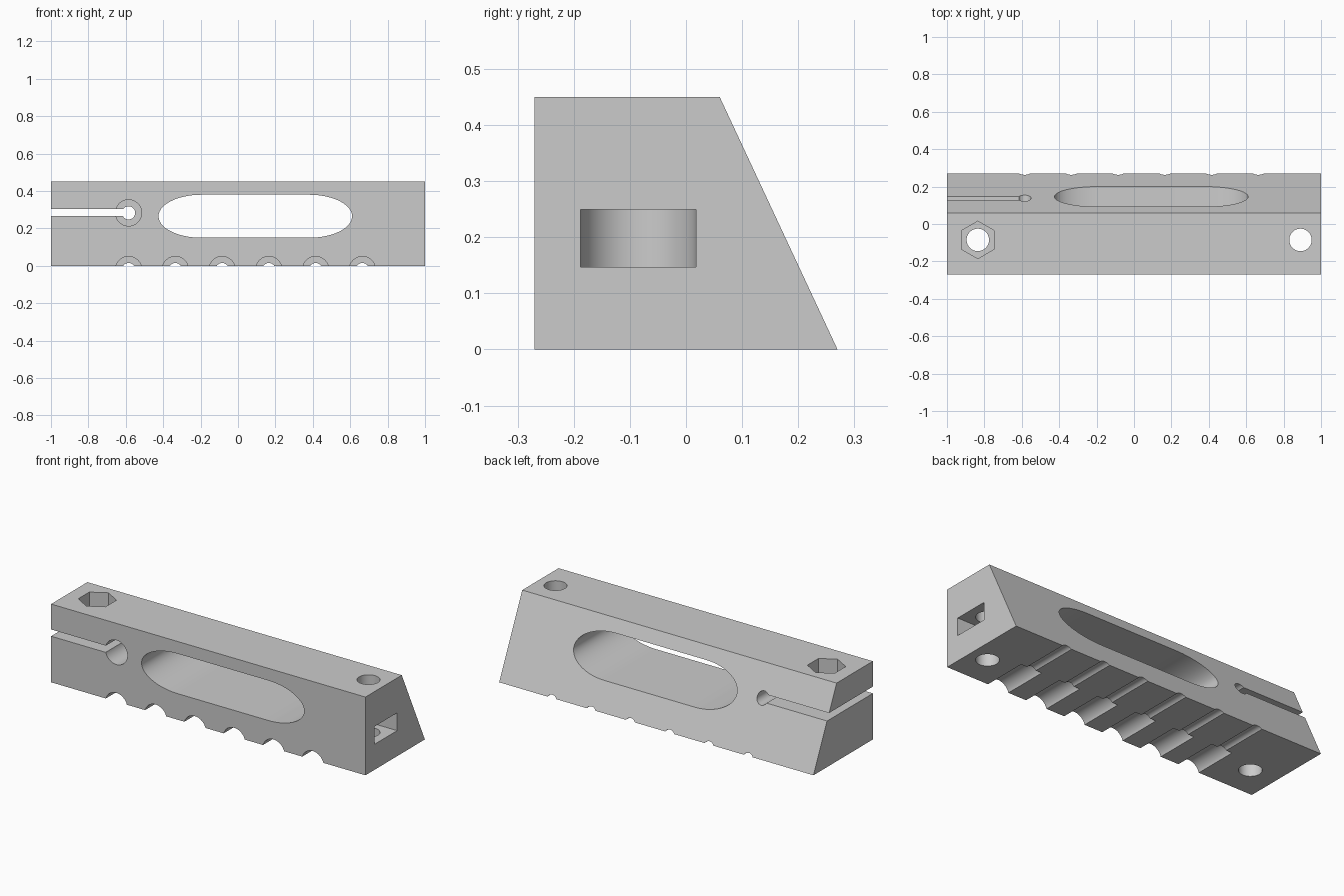
import bpy
import bmesh
from math import cos, sin, pi, radians
from mathutils import Vector

default_cube = bpy.data.objects.get("Cube")
if default_cube:
    bpy.data.objects.remove(default_cube, do_unlink=True)

grey = bpy.data.materials.new("plain_grey")
grey.use_nodes = True
grey.diffuse_color = (0.6, 0.6, 0.6, 1)
grey.node_tree.nodes["Principled BSDF"].inputs["Base Color"].default_value = (0.6, 0.6, 0.6, 1)


def prism(name, profile, axis, start, end):
    """Extrude a 2D profile along x, y or z; the profile uses the other two axes in order."""
    def place(p, d):
        co = list(p)
        co.insert("xyz".index(axis), d)
        return co
    bm = bmesh.new()
    face = bm.faces.new([bm.verts.new(place(p, start)) for p in profile])
    side = bmesh.ops.extrude_face_region(bm, geom=[face])
    verts = [v for v in side["geom"] if isinstance(v, bmesh.types.BMVert)]
    bmesh.ops.translate(bm, verts=verts, vec=Vector(place((0, 0), end - start)))
    bmesh.ops.recalc_face_normals(bm, faces=bm.faces[:])
    mesh = bpy.data.meshes.new(name)
    bm.to_mesh(mesh)
    bm.free()
    mesh.materials.append(grey)
    obj = bpy.data.objects.new(name, mesh)
    bpy.context.collection.objects.link(obj)
    return obj


def ring(cx, cy, rx, ry=None, sides=48, first=0, sweep=2 * pi, closed=True):
    steps = sides if closed else sides - 1
    angles = [first + sweep * i / steps for i in range(sides)]
    return [(cx + rx * cos(a), cy + (ry or rx) * sin(a)) for a in angles]


def rect(x0, x1, y0, y1):
    return [(x0, y0), (x1, y0), (x1, y1), (x0, y1)]


# Main bar with a sloped back
body = prism("clamp_bar", [(-0.27, 0), (0.27, 0), (0.06, 0.45), (-0.27, 0.45)], "x", -1, 1)


def cut(profile, axis, start, end):
    cutter = prism("cutter", profile, axis, start, end)
    cutter.hide_render = True
    mod = body.modifiers.new("cut", "BOOLEAN")
    mod.operation = "DIFFERENCE"
    mod.solver = "EXACT"
    mod.object = cutter
    bpy.context.view_layer.objects.active = body
    bpy.ops.object.modifier_apply(modifier=mod.name)
    bpy.data.objects.remove(cutter, do_unlink=True)


FRONT, BACK, STEP = -0.4, 0.4, -0.01
BOLT_Y = -0.085

# Long oval window through the bar
window = (ring(0.38, 0.265, 0.23, 0.115, 32, -pi / 2, pi, False)
          + ring(-0.195, 0.265, 0.23, 0.115, 32, pi / 2, pi, False))
cut(window, "y", FRONT, BACK)

# Clamping slit with its stepped relief hole
cut(rect(-1.1, -0.585, 0.265, 0.304), "y", FRONT, BACK)
cut(ring(-0.585, 0.283, 0.035), "y", FRONT, BACK)
cut(ring(-0.585, 0.283, 0.07), "y", FRONT, STEP)

# Row of stepped half-round grooves underneath
for i in range(6):
    x = -0.585 + 0.25 * i
    cut(ring(x, -0.02, 0.035), "y", FRONT, BACK)
    cut(ring(x, -0.02, 0.07), "y", FRONT, STEP)

# Vertical bolt holes and the hexagonal nut recess
for x in (-0.835, 0.89):
    cut(ring(x, BOLT_Y, 0.06), "z", -0.1, 0.6)
cut(ring(-0.835, BOLT_Y, 0.1, sides=6, first=pi / 6), "z", 0.35, 0.6)

# Round-ended pocket in the side
pocket = ring(0.89, BOLT_Y, 0.103, None, 32, pi / 2, pi, False)
cut(pocket + [(1.1, BOLT_Y - 0.103), (1.1, BOLT_Y + 0.103)], "z", 0.147, 0.249)

# Smooth the round walls and keep the hard edges
bpy.ops.object.select_all(action="DESELECT")
body.select_set(True)
bpy.context.view_layer.objects.active = body
bpy.ops.object.shade_smooth_by_angle(angle=radians(30))
